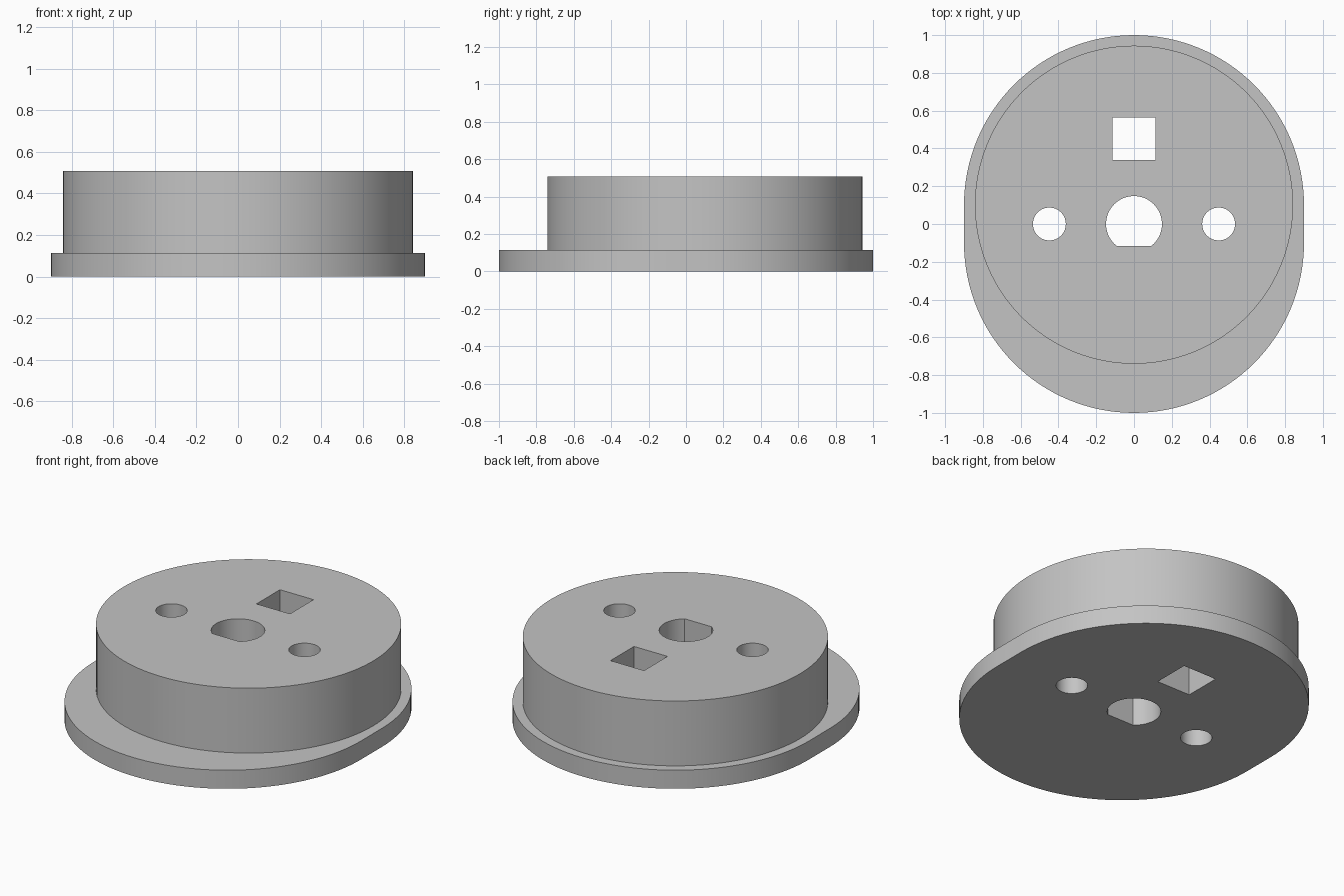
import bpy, bmesh, math

cube = bpy.data.objects.get("Cube")
if cube:
    bpy.data.objects.remove(cube, do_unlink=True)

grey = bpy.data.materials.new("plain grey")
grey.use_nodes = True
colour = (0.55, 0.55, 0.55, 1)
grey.diffuse_color = colour
grey.node_tree.nodes["Principled BSDF"].inputs["Base Color"].default_value = colour


def arc(cx, cy, r, start, end, steps):
    """Points along an arc, angles in degrees, both ends included."""
    angles = [math.radians(start + (end - start) * i / steps) for i in range(steps + 1)]
    return [(cx + r * math.cos(a), cy + r * math.sin(a)) for a in angles]


def circle(cx, cy, r, steps=96):
    return arc(cx, cy, r, 0, 360, steps)[:-1]


def prism(name, outline, z0, z1):
    """Extrude a closed outline straight up from z0 to z1."""
    bm = bmesh.new()
    base = bm.faces.new([bm.verts.new((x, y, z0)) for x, y in outline])
    top = bmesh.ops.extrude_face_region(bm, geom=[base], use_keep_orig=True)["geom"]
    bmesh.ops.translate(bm, vec=(0, 0, z1 - z0),
                        verts=[v for v in top if isinstance(v, bmesh.types.BMVert)])
    bmesh.ops.recalc_face_normals(bm, faces=bm.faces)
    mesh = bpy.data.meshes.new(name)
    bm.to_mesh(mesh)
    bm.free()
    mesh.materials.append(grey)
    obj = bpy.data.objects.new(name, mesh)
    bpy.context.collection.objects.link(obj)
    return obj


def combine(body, tool, operation):
    """Apply a boolean to the body and remove the tool."""
    mod = body.modifiers.new(operation, "BOOLEAN")
    mod.operation = operation
    mod.solver = "EXACT"
    mod.object = tool
    bpy.context.view_layer.objects.active = body
    bpy.ops.object.modifier_apply(modifier=mod.name)
    bpy.data.objects.remove(tool, do_unlink=True)


# Oblong flange with an offset round drum on top
flange_r, shift, flange_top, drum_top = 0.9, 0.1, 0.113, 0.508
oblong = arc(0, shift, flange_r, 0, 180, 64) + arc(0, -shift, flange_r, 180, 360, 64)
body = prism("flanged_drum", oblong, 0, flange_top)
combine(body, prism("drum", circle(0, 0.102, 0.842, 128), flange_top / 2, drum_top), "UNION")

# Through holes: D-shaped shaft hole, square hole, two round side holes
shaft_r, flat_y = 0.148, -0.117
flat = math.degrees(math.asin(flat_y / shaft_r))
half, square_y = 0.113, 0.452
holes = {
    "shaft_hole": arc(0, 0, shaft_r, flat, 180 - flat, 64),
    "square_hole": [(sx * half, square_y + sy * half)
                    for sx, sy in ((-1, -1), (1, -1), (1, 1), (-1, 1))],
    "left_hole": circle(0.448, 0, 0.087, 64),
    "right_hole": circle(-0.448, 0, 0.087, 64),
}
for name, outline in holes.items():
    combine(body, prism(name, outline, -0.1, drum_top + 0.1), "DIFFERENCE")

# Smooth walls with crisp rims
bpy.ops.object.select_all(action="DESELECT")
body.select_set(True)
bpy.context.view_layer.objects.active = body
bpy.ops.object.shade_smooth_by_angle(angle=math.radians(30))
